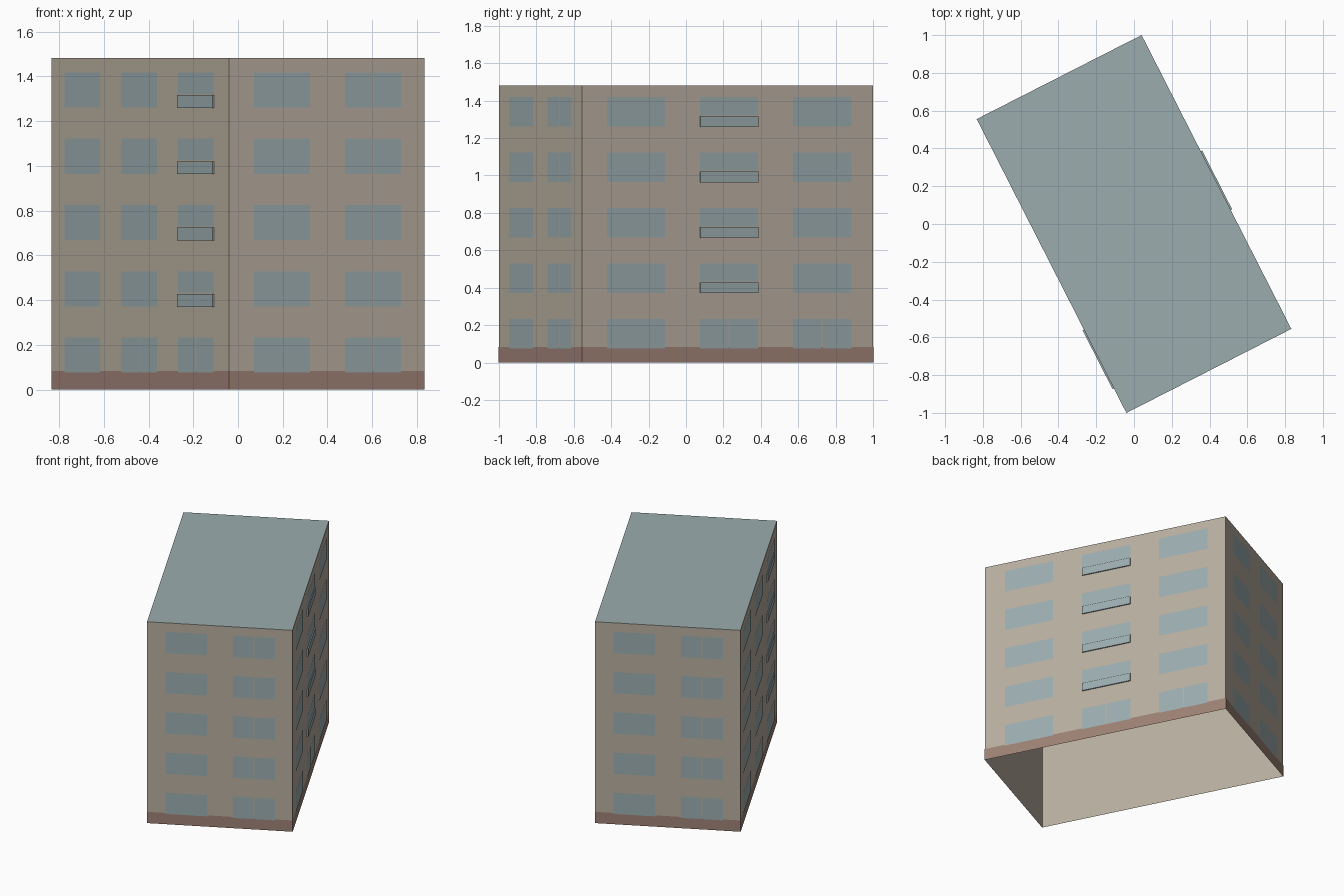
import bpy, bmesh, math
from mathutils import Matrix, Vector

cube = bpy.data.objects.get("Cube")
if cube:
    bpy.data.objects.remove(cube, do_unlink=True)

WIDTH, LENGTH, HEIGHT = 0.98, 1.746, 1.482
PLINTH_H = 0.083
FLOORS, FLOOR_STEP = 5, 0.2963
SILL, WINDOW_H = 0.076, 0.157
GAP = 0.007
TURN = Matrix.Rotation(math.radians(27), 4, "Z")


def material(name, rgb):
    m = bpy.data.materials.new(name)
    m.use_nodes = True
    m.diffuse_color = (*rgb, 1)
    m.node_tree.nodes["Principled BSDF"].inputs["Base Color"].default_value = (*rgb, 1)
    return m


wall_mat = material("beige wall", (0.479, 0.423, 0.347))
roof_mat = material("blue grey roof", (0.328, 0.413, 0.425))
glass_mat = material("blue grey glass", (0.328, 0.413, 0.429))
plinth_mat = material("red brown plinth", (0.342, 0.22, 0.178))


def finish(name, bm, *mats):
    """Turn the part to the building's heading and link it."""
    bm.transform(TURN)
    mesh = bpy.data.meshes.new(name)
    bm.to_mesh(mesh)
    bm.free()
    for m in mats:
        mesh.materials.append(m)
    obj = bpy.data.objects.new(name, mesh)
    bpy.context.collection.objects.link(obj)


def open_box(width, length, height, capped):
    """Box standing on the ground, without a floor."""
    bm = bmesh.new()
    bmesh.ops.create_cube(bm, size=1)
    bm.transform(Matrix.Diagonal((width, length, height, 1))
                 @ Matrix.Translation((0, 0, 0.5)))
    drop = [f for f in bm.faces if f.normal.z < -0.5
            or (f.normal.z > 0.5 and not capped)]
    bmesh.ops.delete(bm, geom=drop, context="FACES")
    return bm


# Wall shell with its flat roof
shell = open_box(WIDTH, LENGTH, HEIGHT, True)
for f in shell.faces:
    f.material_index = int(f.normal.z > 0.5)
finish("wall_shell", shell, wall_mat, roof_mat)

# Painted plinth band
finish("plinth", open_box(WIDTH + 0.002, LENGTH + 0.002, PLINTH_H, False), plinth_mat)


def add_pane(bm, point, a, b, low, high):
    """Flat pane just in front of the wall."""
    bm.faces.new([bm.verts.new(point(s, z, 0.0025))
                  for s, z in ((a, low), (b, low), (b, high), (a, high))])


def add_panel(bm, point, a, b, low, high, depth):
    """Thin balcony panel standing out from the wall."""
    rings = [[bm.verts.new(point(s, z, d))
              for s, z in ((a, low), (b, low), (b, high), (a, high))]
             for d in (0.0, depth)]
    bm.faces.new(rings[1])
    for i in range(4):
        j = (i + 1) % 4
        bm.faces.new((rings[0][i], rings[0][j], rings[1][j], rings[1][i]))


def windows(name, angle, span, distance, first, width, step, columns,
            split, balcony_column=None):
    """Window grid of one wall; split(column, floor) picks the two-part windows."""
    spin = Matrix.Rotation(angle, 4, "Z")

    def point(s, z, out):
        return spin @ Vector((s - span / 2, -distance - out, z))

    panes, rails = bmesh.new(), bmesh.new()
    for floor in range(FLOORS):
        low = SILL + floor * FLOOR_STEP
        high = low + WINDOW_H
        for col in range(columns):
            a = first + col * step
            b, mid = a + width, a + width / 2
            if col == balcony_column and floor > 0:
                add_panel(rails, point, a, b, low - 0.002, low + 0.056, 0.008)
                add_pane(panes, point, a, b, low + 0.061, high)
            elif split(col, floor):
                add_pane(panes, point, a, mid - GAP / 2, low, high)
                add_pane(panes, point, mid + GAP / 2, b, low, high)
            else:
                add_pane(panes, point, a, b, low, high)
    finish(name + "_windows", panes, glass_mat)
    if balcony_column is None:
        rails.free()
    else:
        finish(name + "_balconies", rails, glass_mat)


# Short end walls: two columns, the second one split on every floor
for name, angle in (("front_end", 0), ("back_end", math.pi)):
    windows(name, angle, WIDTH, LENGTH / 2, 0.124, 0.281, 0.456, 2,
            lambda col, floor: col == 1)

# Long side walls: three columns, split doors on the ground floor, one balcony column
for name, angle, first, balcony in (("left_side", math.pi / 2, 0.147, 1),
                                    ("right_side", -math.pi / 2, 0.133, 2)):
    windows(name, angle, LENGTH, WIDTH / 2, first, 0.349, 0.559, 3,
            lambda col, floor: floor == 0 and col > 0, balcony)
